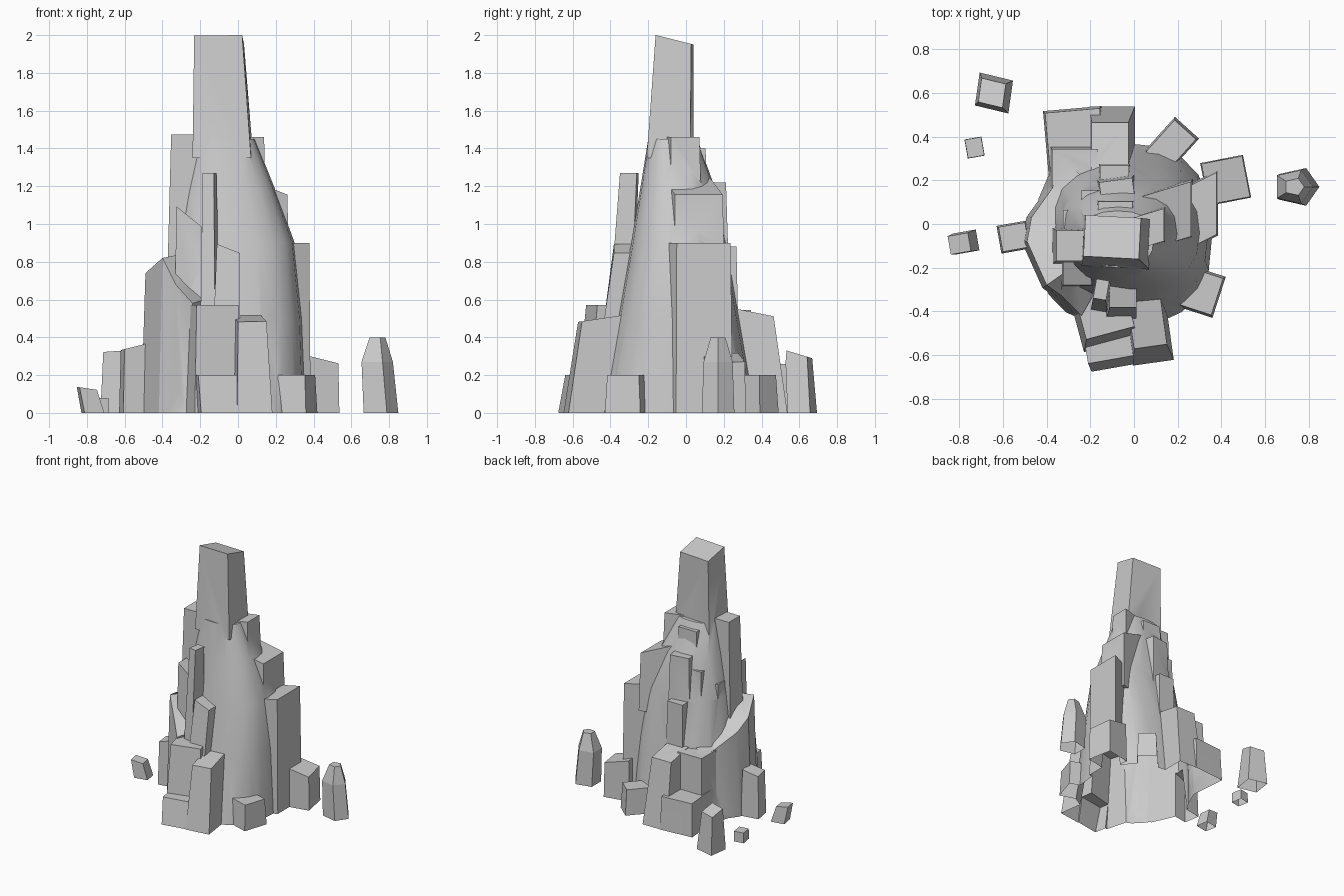
import bpy
import bmesh
import math
from mathutils import Matrix, Vector

default_cube = bpy.data.objects.get("Cube")
if default_cube:
    bpy.data.objects.remove(default_cube, do_unlink=True)

# One stone colour for everything
stone = bpy.data.materials.new("stone grey")
stone.use_nodes = True
stone_colour = (0.6, 0.6, 0.6, 1)
stone.diffuse_color = stone_colour
stone.node_tree.nodes["Principled BSDF"].inputs["Base Color"].default_value = stone_colour


def loft(name, rings):
    """Skin a stack of rings into a closed solid."""
    count = len(rings[0])
    verts = [tuple(point) for ring in rings for point in ring]
    faces = [tuple(reversed(range(count)))]
    for level in range(len(rings) - 1):
        low, high = level * count, (level + 1) * count
        for i in range(count):
            j = (i + 1) % count
            faces.append((low + i, low + j, high + j, high + i))
    faces.append(tuple(range(len(verts) - count, len(verts))))
    mesh = bpy.data.meshes.new(name)
    mesh.from_pydata(verts, [], faces)
    mesh.materials.append(stone)
    rock = bpy.data.objects.new(name, mesh)
    bpy.context.scene.collection.objects.link(rock)
    return rock


def block(name, at, size, height, floor=None, turn=0, taper=0.88, lean=(0, 0), tilt=(0, 0), skew=0):
    """Tapered four-sided rock with a sloping top, buried a little if it has no floor."""
    if floor is None:
        floor = -.01 - abs(at[0]) * .03 - abs(at[1]) * .02
    spin = Matrix.Rotation(math.radians(turn), 2)
    base, top = [], []
    for sx, sy in ((-1, -1), (1, -1), (1, 1), (-1, 1)):
        corner = spin @ Vector((sx * size[0] / 2, sy * size[1] / 2))
        corner.y += skew * corner.x
        base.append((at[0] + corner.x, at[1] + corner.y, floor))
        corner = corner * taper
        slope = corner.x * tilt[0] + corner.y * tilt[1]
        top.append((at[0] + lean[0] + corner.x, at[1] + lean[1] + corner.y, height + slope))
    return loft(name, [base, top])


def rounded_ring(left, right, front, back, z, sides=20):
    """Softly squared horizontal outline between four limits."""
    ring = []
    for i in range(sides):
        angle = math.tau * i / sides
        c, s = math.cos(angle), math.sin(angle)
        x = math.copysign(abs(c) ** 0.8, c) * (right - left) / 2 + (left + right) / 2
        y = math.copysign(abs(s) ** 0.8, s) * (back - front) / 2 + (front + back) / 2
        ring.append((x, y, z))
    return ring


def volume(mesh):
    bm = bmesh.new()
    bm.from_mesh(mesh)
    amount = bm.calc_volume()
    bm.free()
    return amount


def fuse(body, part):
    """Merge a part into the body; keep it separate if no solver gives a sound union."""
    body_volume, part_volume = volume(body.data), volume(part.data)
    for solver in ('MANIFOLD', 'EXACT'):
        union = body.modifiers.new("union", 'BOOLEAN')
        union.operation = 'UNION'
        union.solver = solver
        union.object = part
        graph = bpy.context.evaluated_depsgraph_get()
        merged = bpy.data.meshes.new_from_object(body.evaluated_get(graph))
        body.modifiers.clear()
        grown = volume(merged) - body_volume
        if part_volume * .01 < grown < part_volume * 1.001:
            body.data = merged
            bpy.data.objects.remove(part, do_unlink=True)
            return None
    return part


def trim_at_ground(rock):
    """Slice off everything buried, leaving the underside open."""
    bm = bmesh.new()
    bm.from_mesh(rock.data)
    bmesh.ops.bisect_plane(bm, geom=bm.verts[:] + bm.edges[:] + bm.faces[:], plane_co=(0, 0, 0),
                           plane_no=(0, 0, 1), clear_inner=True)
    bm.to_mesh(rock.data)
    bm.free()


# Central body, flaring towards the ground
body_limits = [(-.46, .36, -.48, .38, -.05), (-.39, .34, -.36, .28, .5),
               (-.34, .3, -.29, .21, .9), (-.29, .19, -.24, .15, 1.2), (-.24, .09, -.2, .06, 1.45)]
spire = loft("rock_spire", [rounded_ring(*limits) for limits in body_limits])

# Summit and the steps descending on the right
parts = [
    block("summit", at=(-.08, -.085), size=(.31, .23), floor=1.35, height=1.975,
          taper=.82, lean=(-.02, .025), tilt=(0, -.25), turn=-3),
    block("upper_step", at=(.05, -.03), size=(.2, .17), floor=1, height=1.46, skew=.3),
    block("middle_step", at=(.15, .035), size=(.24, .27), floor=.7, height=1.2,
          taper=.93, tilt=(-.4, 0), skew=.3),
    block("right_column", at=(.23, .02), size=(.31, .3), height=.9, taper=.95, skew=.5),
]

# Left side crags
parts += [
    block("left_pillar", at=(-.29, -.1), size=(.18, .17), floor=.5, height=1.475,
          taper=.82, lean=(.01, 0)),
    block("left_crag", at=(-.26, -.21), size=(.15, .16), floor=.52, height=1.04, tilt=(-.8, 0)),
    block("left_splinter", at=(-.28, .02), size=(.1, .1), floor=.4, height=1.01),
]

# Sloping shoulder wrapping round the left flank
shoulder_rim = [(-.36, .33, .53), (-.37, .17, .55), (-.47, .03, .66), (-.49, -.08, .74),
                (-.4, -.28, .82), (-.33, -.33, .68), (-.24, -.42, .58)]
shoulder_foot = [(x * 1.05, y * 1.05, -.04) for x, y, z in shoulder_rim]
shoulder_root = [(x * .5, y * .5, z + .04) for x, y, z in shoulder_rim]
heart = [(-.05, 0, z) for z in (-.04, .5, .8)]
shoulder_rings = [ring + [centre] for ring, centre in
                  zip((shoulder_foot, shoulder_rim, shoulder_root), heart)]
parts.append(loft("left_shoulder", shoulder_rings))

# Front terraces and spikes
parts += [
    block("front_low_step", at=(-.03, -.54), size=(.37, .22), height=.2, turn=10,
          taper=.92, lean=(-.03, .03)),
    block("front_column", at=(.07, -.5), size=(.19, .28), height=.5, turn=8,
          taper=.8, lean=(-.01, .05), tilt=(0, .15)),
    block("front_ledge", at=(-.14, -.42), size=(.26, .28), height=.57, turn=15, lean=(0, .04)),
    block("front_spike", at=(-.15, -.35), size=(.08, .12), floor=.41, height=1.27,
          turn=-10, taper=.75, lean=(0, .05)),
    block("front_slab", at=(-.06, -.37), size=(.14, .14), floor=.45, height=.87,
          lean=(.01, .05), tilt=(-.4, 0)),
]

# Back crags, from the crest down to the ground
parts += [
    block("back_crest", at=(-.085, .02), size=(.18, .19), floor=1.02, height=1.4),
    block("back_upper_pillar", at=(-.07, .1), size=(.18, .24), floor=.6, height=1.22,
          taper=.85, turn=8),
    block("back_splinter", at=(-.2, .1), size=(.09, .12), floor=.53, height=1.12),
    block("back_middle_pillar", at=(-.09, .17), size=(.15, .22), floor=.3, height=.88),
    block("back_pillar", at=(-.1, .36), size=(.21, .36), height=.54,
          taper=.8, lean=(-.01, -.04), tilt=(0, -.2)),
    block("back_buttress", at=(-.27, .22), size=(.24, .28), height=.545),
    block("back_low_step", at=(-.27, .38), size=(.27, .3), height=.26, turn=5, taper=.93),
]

# Blocks leaning against the foot
parts += [
    block("right_foot_block", at=(.42, .2), size=(.2, .2), height=.29, turn=11,
          taper=.95, tilt=(-.25, 0)),
    block("front_right_foot_block", at=(.31, -.31), size=(.17, .2), height=.2, turn=-18),
    block("back_right_foot_block", at=(.17, .36), size=(.15, .22), height=.2, turn=-42),
    block("left_foot_block", at=(-.55, -.06), size=(.14, .13), height=.35, turn=10,
          tilt=(.25, 0)),
]
separate = [part for part in parts if fuse(spire, part)]

# Loose rocks around the spire
separate += [
    block("tall_loose_rock", at=(-.64, .6), size=(.16, .16), height=.31, turn=-8,
          taper=.7, lean=(-.01, 0), tilt=(0, -.3), skew=-.1),
    block("small_loose_rock", at=(-.73, .35), size=(.08, .09), height=.08, turn=10, taper=.95),
    block("leaning_loose_rock", at=(-.76, -.08), size=(.11, .1), height=.13, turn=10,
          taper=.85, lean=(-.04, -.01), tilt=(-.15, 0)),
    loft("pointed_loose_rock", [rounded_ring(.65, .85, .08, .26, -.01, sides=5),
                                rounded_ring(.64, .82, .09, .25, .27, sides=5),
                                rounded_ring(.69, .78, .13, .21, .4, sides=5)]),
]
for rock in [spire] + separate:
    trim_at_ground(rock)

# Soft shading on the weathered body, crisp edges on the blocks
bpy.ops.object.select_all(action='DESELECT')
spire.select_set(True)
bpy.context.view_layer.objects.active = spire
bpy.ops.object.shade_smooth_by_angle(angle=math.radians(30))
